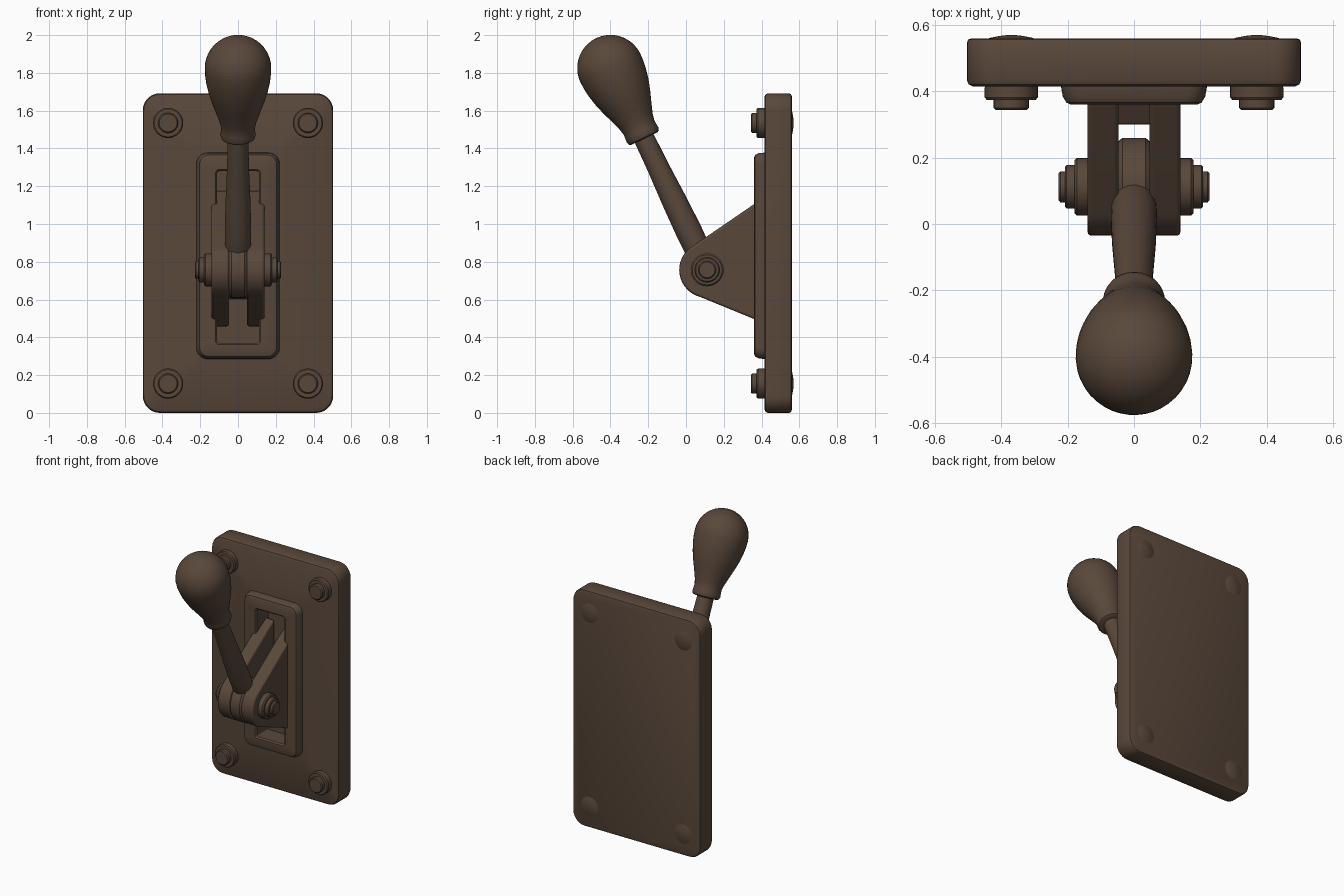
import bpy, bmesh, math
from mathutils import Vector

if "Cube" in bpy.data.objects:
    bpy.data.objects.remove(bpy.data.objects["Cube"])

brown = bpy.data.materials.new("dark_brown_metal")
brown.diffuse_color = (0.100, 0.064, 0.043, 1)
brown.use_nodes = True
brown.node_tree.nodes["Principled BSDF"].inputs["Base Color"].default_value = brown.diffuse_color


def add_object(name, bm):
    bmesh.ops.recalc_face_normals(bm, faces=bm.faces[:])
    mesh = bpy.data.meshes.new(name)
    bm.to_mesh(mesh)
    bm.free()
    mesh.materials.append(brown)
    obj = bpy.data.objects.new(name, mesh)
    bpy.context.collection.objects.link(obj)
    return obj


def loft(name, loops, cap=True):
    """Skin equal-length point loops; cap the ends or join last to first."""
    bm = bmesh.new()
    rings = [[bm.verts.new(p) for p in loop] for loop in loops]
    n = len(rings[0])
    pairs = list(zip(rings, rings[1:]))
    if cap:
        bm.faces.new(rings[0])
        bm.faces.new(rings[-1])
    else:
        pairs.append((rings[-1], rings[0]))
    for a, b in pairs:
        for i in range(n):
            j = (i + 1) % n
            bm.faces.new((a[i], a[j], b[j], b[i]))
    return add_object(name, bm)


def round_rect(hx, z0, z1, r, y, steps=7):
    pts = []
    corners = ((1, z1 - r), (-1, z1 - r), (-1, z0 + r), (1, z0 + r))
    for k, (s, cz) in enumerate(corners):
        for i in range(steps + 1):
            a = math.pi / 2 * (k + i / steps)
            pts.append((s * (hx - r) + r * math.cos(a), y, cz + r * math.sin(a)))
    return pts


def revolve(name, profile, origin, axis, segs=32):
    """Turn (distance, radius) pairs around an axis."""
    axis = Vector(axis).normalized()
    u = axis.orthogonal().normalized()
    v = axis.cross(u)
    o = Vector(origin)
    loops = []
    for t, r in profile:
        loops.append([o + axis * t + r * (u * math.cos(a) + v * math.sin(a))
                      for a in (2 * math.pi * i / segs for i in range(segs))])
    return loft(name, loops)


def slab(name, outline, x0, x1, bevel):
    """Extrude a (y, z) outline along x with softened rims."""
    obj = loft(name, [[(x, y, z) for y, z in outline] for x in (x0, x1)])
    mod = obj.modifiers.new("soft_edges", 'BEVEL')
    mod.width = bevel
    mod.segments = 3
    mod.limit_method = 'ANGLE'
    mod.angle_limit = math.radians(40)
    return obj


# back plate with the recessed slot
loft("back_plate", [
    round_rect(0.11, 0.37, 1.28, 0.012, 0.50),
    round_rect(0.11, 0.37, 1.28, 0.012, 0.415),
    round_rect(0.487, 0.018, 1.674, 0.075, 0.415),
    round_rect(0.499, 0.006, 1.686, 0.085, 0.421),
    round_rect(0.504, 0.0, 1.692, 0.09, 0.434),
    round_rect(0.504, 0.0, 1.692, 0.09, 0.546),
    round_rect(0.500, 0.005, 1.687, 0.086, 0.556),
    round_rect(0.490, 0.015, 1.677, 0.078, 0.56)])

# raised frame around the slot
loft("slot_frame", [
    round_rect(0.221, 0.285, 1.378, 0.06, 0.42),
    round_rect(0.215, 0.288, 1.375, 0.055, 0.385),
    round_rect(0.204, 0.298, 1.365, 0.05, 0.366),
    round_rect(0.190, 0.312, 1.351, 0.04, 0.36),
    round_rect(0.119, 0.361, 1.289, 0.02, 0.36),
    round_rect(0.110, 0.370, 1.280, 0.012, 0.37),
    round_rect(0.110, 0.370, 1.280, 0.012, 0.42)], cap=False)

# four corner bolts with washers and slight domes on the back
bolt = [(0, 0.01), (0.003, 0.035), (0.009, 0.065), (0.014, 0.078),
        (0.16, 0.08), (0.188, 0.08), (0.196, 0.074), (0.196, 0.053),
        (0.22, 0.053), (0.226, 0.047)]
for x in (-0.37, 0.37):
    for z in (0.155, 1.535):
        revolve("corner_bolt", bolt, (x, 0.57, z), (0, -1, 0))

# pair of pivot brackets
PY, PZ, R = 0.112, 0.757, 0.147
nose = []
for i in range(17):
    a = math.radians(122 + (252 - 122) * i / 16)
    nose.append((PY + R * math.cos(a), PZ + R * math.sin(a)))
outline = [(0.48, 0.455), (0.48, 1.18), (0.36, 1.105)] + nose + [(0.36, 0.497)]
for side, s in (("left", -1), ("right", 1)):
    slab("bracket_" + side, outline, s * 0.047, s * 0.14, 0.012)

# web joining the bracket roots
slab("bracket_web", [(0.30, 0.66), (0.30, 0.88), (0.49, 1.0), (0.49, 0.60)],
     -0.06, 0.06, 0.008)

# pivot bolt: shaft, washers and nuts on both sides
half = [(0.13, 0.087), (0.172, 0.087), (0.18, 0.079), (0.18, 0.066),
        (0.203, 0.066), (0.208, 0.060), (0.208, 0.047), (0.222, 0.047), (0.227, 0.041)]
revolve("pivot_bolt", [(-t, r) for t, r in reversed(half)] + half, (0, PY, PZ), (1, 0, 0))

# lever hub between the brackets
revolve("lever_hub", [(-0.05, 0.135), (-0.035, 0.148), (0.035, 0.148), (0.05, 0.135)],
        (0, PY, PZ), (1, 0, 0), 40)

# lever rod and grip share one leaning axis
knob = Vector((0, -0.40, 1.825))
base = Vector((0, PY, 0.76))
axis = knob - base
L = axis.length
revolve("lever_rod", [(0, 0.05), (0.06, 0.058), (0.13, 0.068), (0.22, 0.070), (0.4, 0.066),
                      (0.6, 0.058), (0.82, 0.054)], base, axis)
grip = [(0.768, 0.05), (0.768, 0.078), (0.774, 0.088), (0.79, 0.093), (0.81, 0.091),
        (0.835, 0.090), (0.87, 0.098), (0.93, 0.119), (0.985, 0.139), (1.04, 0.156),
        (1.10, 0.169), (1.14, 0.174)]
for i in range(12):
    a = math.radians(89) * i / 11
    grip.append((L + 0.176 * math.sin(a), 0.176 * math.cos(a)))
revolve("lever_grip", grip, base, axis, 40)

# smooth shading with sharp edges kept
for obj in bpy.context.collection.objects:
    obj.select_set(True)
    bpy.context.view_layer.objects.active = obj
bpy.ops.object.shade_smooth_by_angle(angle=math.radians(35))
